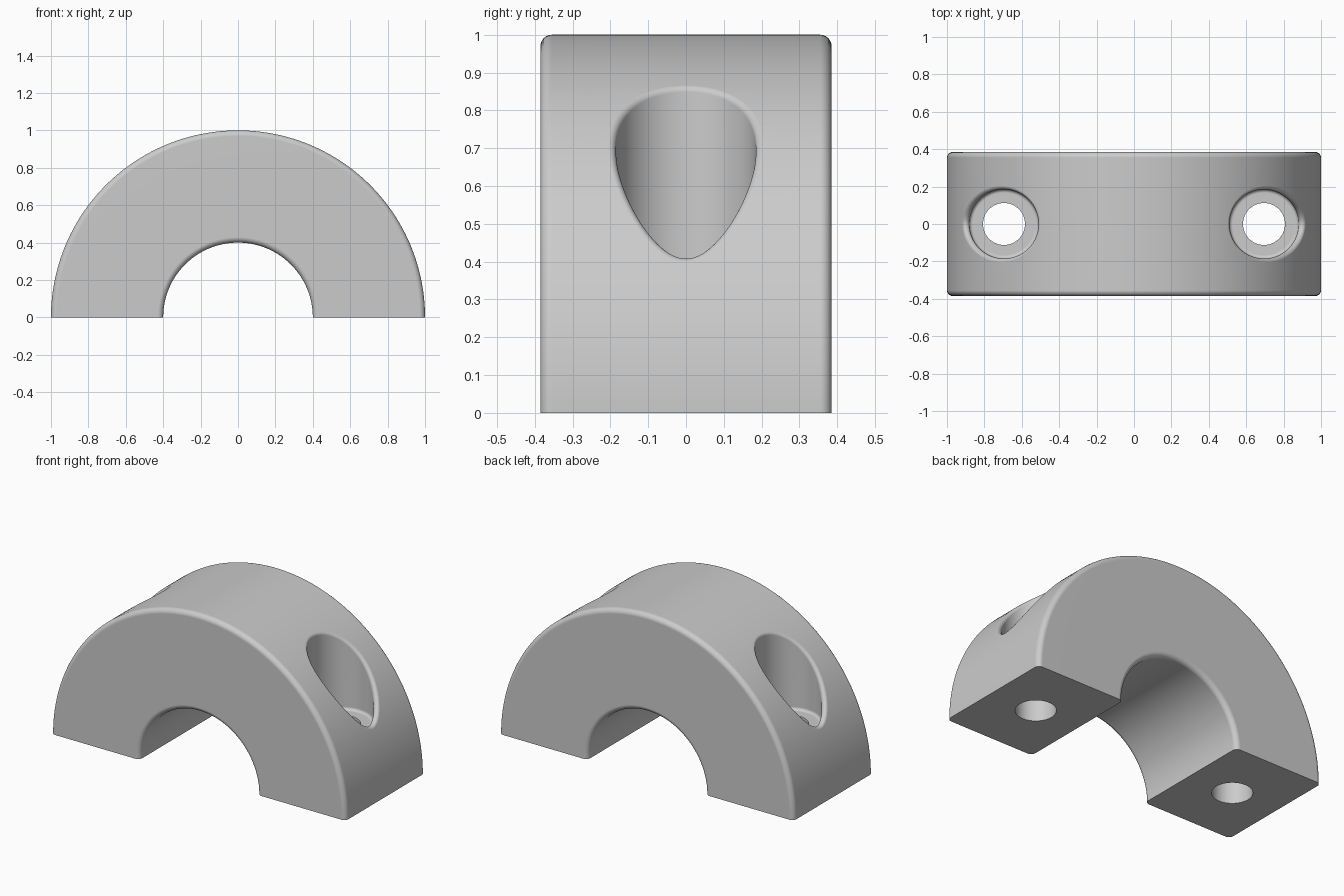
import bpy, bmesh, math
from math import sin, cos, pi, sqrt
from mathutils import Vector

if "Cube" in bpy.data.objects:
    bpy.data.objects.remove(bpy.data.objects["Cube"])

R_OUT, R_IN, HALF = 1.0, 0.4, 0.385        # half ring
ROUND = 0.03                               # rounding of its arched edges
BOLT_X, HOLE, BORE, FLOOR = 0.695, 0.112, 0.185, 0.37
LIP, FOOT = 0.02, 0.018                    # fillets at top and bottom of the bore

grey = bpy.data.materials.new("plain grey")
grey.use_nodes = True
grey.diffuse_color = (0.6, 0.6, 0.6, 1)
grey.node_tree.nodes["Principled BSDF"].inputs["Base Color"].default_value = grey.diffuse_color


def loft(name, rings):
    """Solid through a list of equally long closed rings, capped at both ends."""
    bm = bmesh.new()
    loops = [[bm.verts.new(p) for p in ring] for ring in rings]
    n = len(loops[0])
    for a, b in zip(loops, loops[1:]):
        for i in range(n):
            j = (i + 1) % n
            bm.faces.new((a[i], a[j], b[j], b[i]))
    bm.faces.new(loops[0])
    bm.faces.new(loops[-1])
    bmesh.ops.recalc_face_normals(bm, faces=bm.faces)
    mesh = bpy.data.meshes.new(name)
    bm.to_mesh(mesh)
    bm.free()
    mesh.materials.append(grey)
    obj = bpy.data.objects.new(name, mesh)
    bpy.context.collection.objects.link(obj)
    return obj


# Half ring: rounded rectangle swept through half a turn
section = []
for k, (sr, sy) in enumerate([(1, 1), (-1, 1), (-1, -1), (1, -1)]):
    cr = (R_OUT - ROUND) if sr > 0 else (R_IN + ROUND)
    for s in range(7):
        t = (k + s / 6) * pi / 2
        section.append((cr + ROUND * cos(t), sy * (HALF - ROUND) + ROUND * sin(t)))
STEPS = 128
body = loft("half_ring_clamp", [
    [(r * cos(pi * i / STEPS), y, r * sin(pi * i / STEPS)) for r, y in section]
    for i in range(STEPS + 1)])


# Bolt hole, counterbore and the rounded lip where the bore meets the outer arch
def bolt_cutter(side):
    angles = [2 * pi * i / 96 for i in range(96)]

    def ring(radius, z):
        return [Vector((BOLT_X + radius * cos(a), radius * sin(a), z)) for a in angles]

    rings = [ring(HOLE, -0.1), ring(HOLE, FLOOR)]
    for s in range(6):
        t = s / 5 * pi / 2
        rings.append(ring(BORE - FOOT + FOOT * sin(t), FLOOR + FOOT - FOOT * cos(t)))
    # a ball rolling along the lip touches both the bore wall and the arch
    centres = []
    for p in ring(BORE + LIP, 0):
        p.z = sqrt((R_OUT - LIP) ** 2 - p.x ** 2)
        centres.append(p)
    for s in range(9):
        row = []
        for a, c in zip(angles, centres):
            wall = Vector((-cos(a), -sin(a), 0))
            arch = Vector((c.x, 0, c.z)).normalized()
            row.append(c + LIP * wall.slerp(arch, s / 8))
        rings.append(row)
    rings.append([Vector((p.x, p.y, 1.2)) for p in rings[-1]])
    return loft("bolt_cutter", [[(side * p.x, p.y, p.z) for p in r] for r in rings])


bpy.context.view_layer.objects.active = body
for side in (1, -1):
    cutter = bolt_cutter(side)
    cutter.hide_render = True
    cut = body.modifiers.new("bolt_hole", "BOOLEAN")
    cut.operation = "DIFFERENCE"
    cut.solver = "EXACT"
    cut.object = cutter
    bpy.ops.object.modifier_apply(modifier=cut.name)
    bpy.data.objects.remove(cutter)

# Smooth curved faces, keep real edges sharp and flat faces flat
bpy.ops.object.select_all(action="DESELECT")
body.select_set(True)
bpy.ops.object.shade_smooth_by_angle(angle=math.radians(30))
weighted = body.modifiers.new("weighted_normals", "WEIGHTED_NORMAL")
weighted.keep_sharp = True
